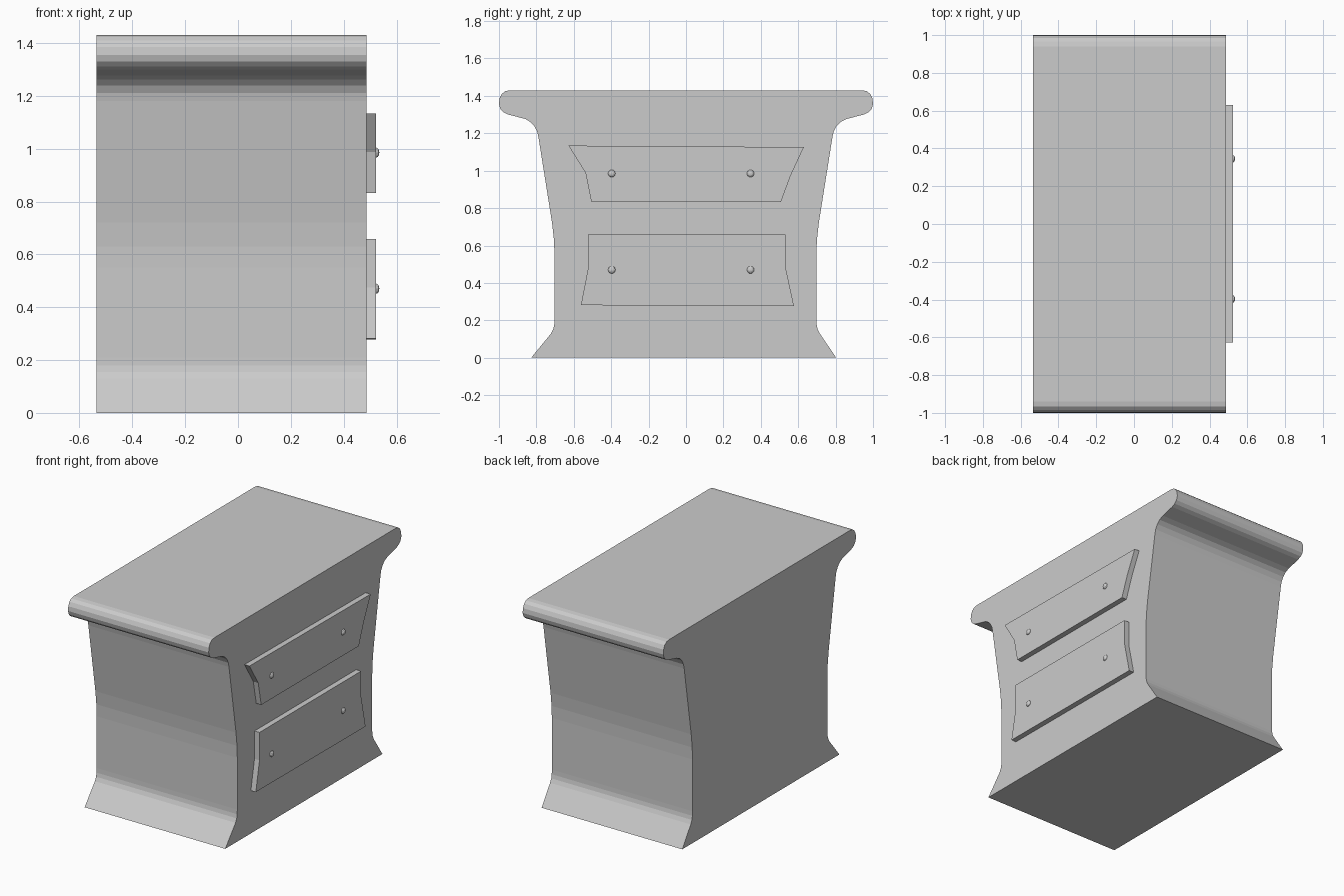
import bpy, bmesh, math

if "Cube" in bpy.data.objects:
    bpy.data.objects.remove(bpy.data.objects["Cube"])

FRONT = 0.487   # x of the drawer side of the cabinet


def prism(name, outline, x0, x1):
    """Extrude a (y, z) outline along x."""
    bm = bmesh.new()
    face = bm.faces.new([bm.verts.new((x0, y, z)) for y, z in outline])
    ext = bmesh.ops.extrude_face_region(bm, geom=[face])
    verts = [g for g in ext["geom"] if isinstance(g, bmesh.types.BMVert)]
    bmesh.ops.translate(bm, verts=verts, vec=(x1 - x0, 0, 0))
    bmesh.ops.recalc_face_normals(bm, faces=bm.faces)
    mesh = bpy.data.meshes.new(name)
    bm.to_mesh(mesh)
    bm.free()
    obj = bpy.data.objects.new(name, mesh)
    bpy.context.collection.objects.link(obj)
    return obj


# Cabinet body: flared foot, waisted sides and rolled top lip
side = [(0.715, 0.13), (0.703, 0.155), (0.698, 0.18), (0.697, 0.21),
        (0.697, 0.55), (0.70, 0.63), (0.71, 0.72),
        (0.783, 1.18), (0.79, 1.21), (0.806, 1.24), (0.828, 1.262), (0.86, 1.277),
        (0.95, 1.30), (0.975, 1.312), (0.992, 1.33), (1.0, 1.355),
        (0.997, 1.385), (0.985, 1.41), (0.967, 1.425), (0.94, 1.43)]
left = [(-y - (0.006 if z < 1.27 else 0), z) for y, z in side]
prism("cabinet_body", [(0.803, 0)] + side + left[::-1] + [(-0.828, 0)],
      -0.535, FRONT)

# Drawer fronts
drawers = {
    "upper": [(-0.628, 1.134), (0.63, 1.126), (0.56, 0.975),
              (0.507, 0.832), (-0.506, 0.832), (-0.537, 0.988)],
    "lower": [(-0.524, 0.658), (0.531, 0.658), (0.531, 0.49),
              (0.577, 0.277), (-0.562, 0.281), (-0.524, 0.475)],
}
for name, outline in drawers.items():
    prism(name + "_drawer", outline, FRONT - 0.01, 0.523)

# Knobs
for name, z in (("upper", 0.985), ("lower", 0.47)):
    for y in (-0.397, 0.345):
        bpy.ops.mesh.primitive_uv_sphere_add(
            segments=10, ring_count=6, radius=0.02,
            location=(0.523, y, z), rotation=(0, math.pi / 2, 0))
        knob = bpy.context.object
        knob.name = name + "_drawer_knob"
        knob.scale = (1, 1, 0.6)
